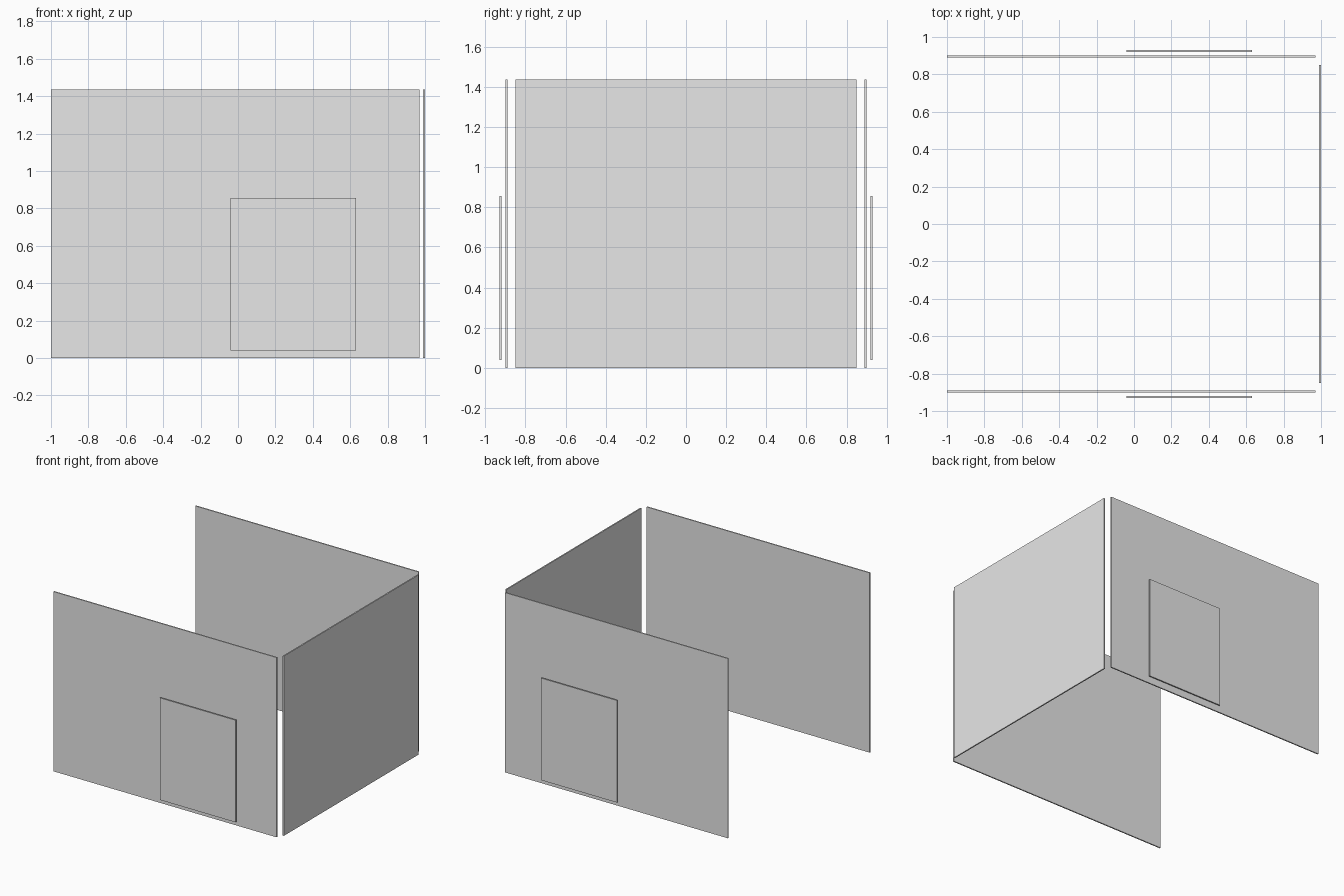
import bpy
from mathutils import Vector

cube = bpy.data.objects.get("Cube")
if cube:
    bpy.data.objects.remove(cube, do_unlink=True)

# Single light grey material
GREY = (0.8, 0.8, 0.8, 1.0)
grey = bpy.data.materials.new("light_grey")
grey.use_nodes = True
grey.diffuse_color = GREY
grey.node_tree.nodes["Principled BSDF"].inputs["Base Color"].default_value = GREY


def panel(name, low, high):
    """Thin box between two opposite corners."""
    low, high = Vector(low), Vector(high)
    bpy.ops.mesh.primitive_cube_add(size=1, location=(low + high) / 2)
    obj = bpy.context.object
    obj.name = name
    for v in obj.data.vertices:
        v.co *= high - low
    obj.data.materials.append(grey)
    return obj


HEIGHT = 1.435
THICK = 0.01

# Long walls, each with a separate door panel standing just outside
for side, sign in (("front", -1), ("back", 1)):
    def span(outer):
        return sorted((sign * outer, sign * (outer - THICK)))

    y0, y1 = span(0.90)
    panel(side + "_wall", (-1.0, y0, 0), (0.97, y1, HEIGHT))
    y0, y1 = span(0.93)
    panel(side + "_door_panel", (-0.04, y0, 0.04), (0.63, y1, 0.855))

# End wall closing the left side
panel("left_end_wall", (1 - THICK, -0.85, 0), (1.0, 0.85, HEIGHT))
